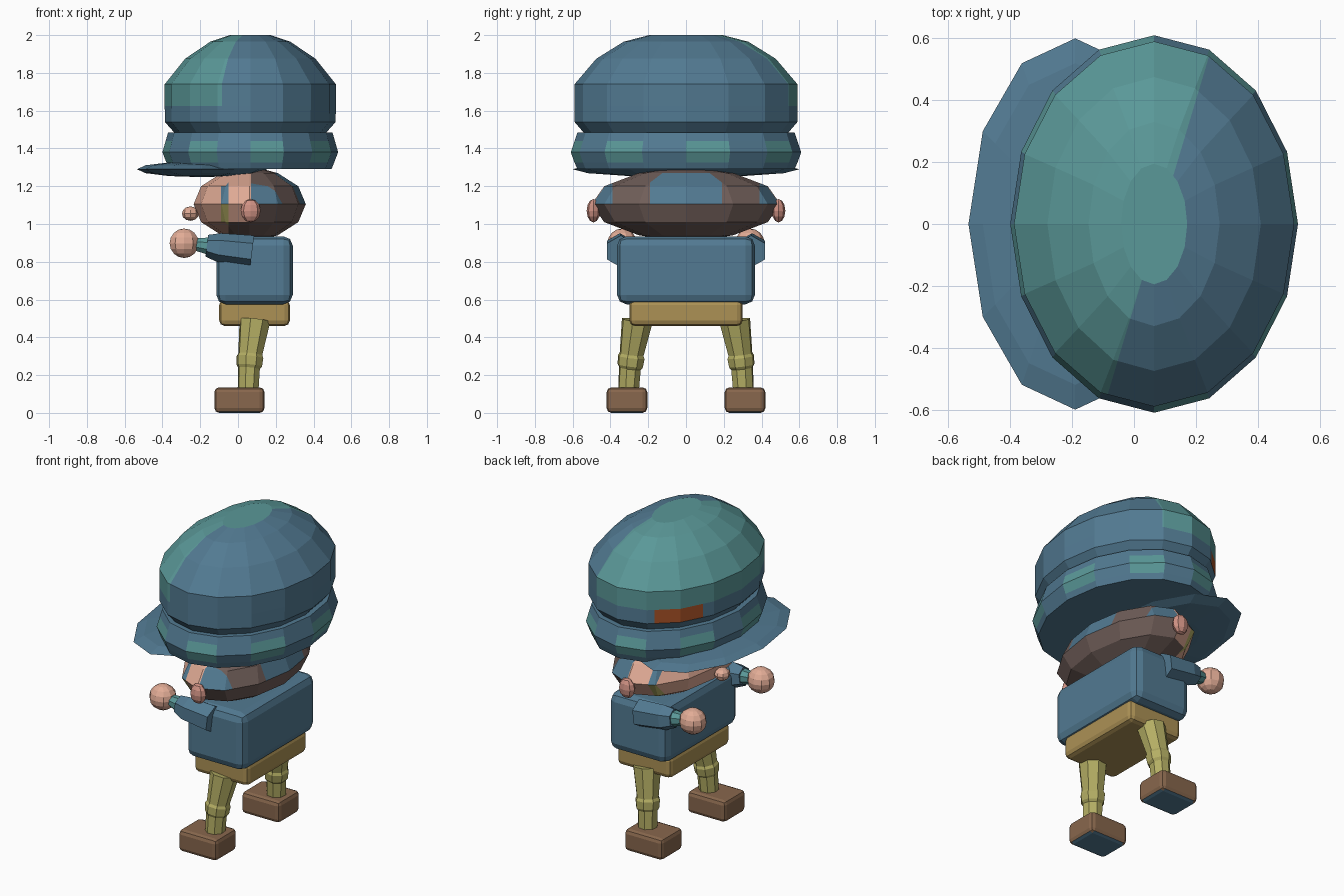
import bpy, bmesh, math
from mathutils import Vector

if "Cube" in bpy.data.objects:
    bpy.data.objects.remove(bpy.data.objects["Cube"])


def mat(name, r, g, b):
    m = bpy.data.materials.new(name)
    lin = [(c / 255 / 12.92 if c < 10 else ((c / 255 + 0.055) / 1.055) ** 2.4) for c in (r, g, b)]
    m.diffuse_color = (*lin, 1)
    m.use_nodes = True
    m.node_tree.nodes["Principled BSDF"].inputs["Base Color"].default_value = m.diffuse_color
    return m


BLUE = mat("slate_blue", 82, 122, 146)
TEAL = mat("teal", 90, 152, 152)
SKIN = mat("skin", 226, 172, 150)
PINK = mat("ear_pink", 208, 146, 132)
HAIR = mat("hair_brown", 112, 94, 89)
TAN = mat("tan", 172, 145, 85)
OLIVE = mat("olive", 180, 174, 100)
SHOE = mat("shoe_brown", 136, 103, 77)
RUST = mat("rust_orange", 168, 82, 38)


def finish(name, bm, mats, rule=None):
    bmesh.ops.recalc_face_normals(bm, faces=bm.faces[:])
    me = bpy.data.meshes.new(name)
    if rule:
        for f in bm.faces:
            f.material_index = rule(f.calc_center_median(), f.normal)
    bm.to_mesh(me)
    bm.free()
    for m in mats:
        me.materials.append(m)
    ob = bpy.data.objects.new(name, me)
    bpy.context.collection.objects.link(ob)
    return ob


def lathe(rings, n, cx):
    """Stack of elliptical rings (z, rx, ry), capped at both ends."""
    bm = bmesh.new()
    loops = []
    for z, rx, ry in rings:
        loops.append([bm.verts.new((cx + rx * math.cos(2 * math.pi * i / n),
                                    ry * math.sin(2 * math.pi * i / n), z)) for i in range(n)])
    for a, b in zip(loops, loops[1:]):
        for i in range(n):
            j = (i + 1) % n
            bm.faces.new((a[i], a[j], b[j], b[i]))
    bm.faces.new(loops[0])
    bm.faces.new(loops[-1])
    bm.normal_update()
    return bm


def cut(bm, co, no, where=lambda c: True):
    faces = [f for f in bm.faces if where(f.calc_center_median())]
    geom = set(faces)
    for f in faces:
        geom.update(f.edges)
        geom.update(f.verts)
    bmesh.ops.bisect_plane(bm, geom=list(geom), plane_co=co, plane_no=no, dist=1e-5)


def ball(name, m, c, r, seg, rings):
    bm = bmesh.new()
    bmesh.ops.create_uvsphere(bm, u_segments=seg, v_segments=rings, radius=1)
    for v in bm.verts:
        v.co = Vector((c[k] + r[k] * v.co[k] for k in range(3)))
    return finish(name, bm, [m])


def box(name, mats, lo, hi, bevel, rule=None):
    bm = bmesh.new()
    bmesh.ops.create_cube(bm, size=1)
    for v in bm.verts:
        v.co = Vector((lo[k] + (hi[k] - lo[k]) * (v.co[k] + 0.5) for k in range(3)))
    bmesh.ops.bevel(bm, geom=bm.edges[:], offset=bevel, segments=2, profile=0.5, affect='EDGES')
    bm.normal_update()
    return finish(name, bm, mats, rule)


def tube(name, m, pts, n):
    """Tapered limb through (position, radius) stations, pointing along the whole path."""
    q = (Vector(pts[-1][0]) - Vector(pts[0][0])).to_track_quat('Z', 'Y')
    bm = bmesh.new()
    loops = []
    for p, r in pts:
        loops.append([bm.verts.new(Vector(p) + q @ Vector((r * math.cos(2 * math.pi * (i + .5) / n),
                                                           r * math.sin(2 * math.pi * (i + .5) / n), 0)))
                      for i in range(n)])
    for a, b in zip(loops, loops[1:]):
        for i in range(n):
            j = (i + 1) % n
            bm.faces.new((a[i], a[j], b[j], b[i]))
    bm.faces.new(loops[0])
    bm.faces.new(loops[-1])
    return finish(name, bm, [m])


CX = 0.065

# hat crown: teal front half, rust patch low on the front left
crown = lathe([(1.47, .39, .53), (1.54, .452, .59), (1.625, .453, .59), (1.74, .453, .59),
               (1.875, .345, .475), (1.965, .212, .33), (2.0, .107, .195)], 16, CX)
cut(crown, (.08, 0, 0), (1, -.3, 0), lambda c: 1.625 < c.z < 1.99)
low_front = lambda c: c.x < 0 and 1.54 < c.z < 1.625
for y in (.29, .515):
    cut(crown, (0, y, 0), (0, 1, 0), low_front)


def crown_rule(c, n):
    if low_front(c) and .29 < c.y < .515:
        return 2
    return 1 if c.z > 1.99 or (c.z > 1.625 and c.x - .3 * c.y < .08) else 0


finish("hat_crown", crown, [BLUE, TEAL, RUST], crown_rule)


# hat band: every other facet carries a teal square
def band_rule(c, n):
    k = int((math.atan2(c.y / .61, (c.x - CX) / .465) % (2 * math.pi)) / (math.pi / 8))
    return 1 if 1.325 < c.z < 1.44 and k % 2 == 0 else 0


band = lathe([(1.29, .43, .575), (1.325, .444, .59), (1.38, .465, .61),
              (1.44, .448, .59), (1.485, .435, .575)], 16, CX)
finish("hat_band", band, [BLUE, TEAL], band_rule)

# hat brim
ball("hat_brim", BLUE, (-.19, 0, 1.29), (.345, .6, .042), 12, 6)

# head: skin face, brown hair, blue patches around the upper half
HZ, HR = 1.105, .19
rings = []
for a in (-75, -60, -30, 0, 30, 60, 75):
    t = math.radians(a)
    rings.append((HZ + HR * math.sin(t), .297 * math.cos(t), .5 * math.cos(t)))
head = lathe(rings, 12, .062)
for x in (-.15, -.09, -.05, .07):
    cut(head, (x, 0, 0), (1, 0, 0))
for y in (-.39, -.19, .19, .39):
    cut(head, (0, y, 0), (0, 1, 0), lambda c: c.x > .07)


def head_rule(c, n):
    up = c.z > HZ
    if c.x < .07:
        if -.09 < c.x < -.05 and abs(c.y) > .3:
            return 2 if up else 3
        if not up and c.x > -.05:
            return 0 if c.z > 1.0 and c.x < .02 else 1
        return 0
    if not up or c.z > 1.25:
        return 1
    return 1 if .19 < abs(c.y) < .39 else 2


finish("head", head, [SKIN, HAIR, BLUE, OLIVE], head_rule)
ball("nose", SKIN, (-.252, 0, 1.055), (.045, .05, .038), 8, 6)

# torso and trouser waist
box("torso", [BLUE], (-.115, -.365, .575), (.29, .365, .935), .05)
box("waist", [TAN], (-.1, -.3, .46), (.275, .3, .6), .03)

# paired parts
for side, s in (("left", 1), ("right", -1)):
    ball(side + "_ear", PINK, (.067, s * .49, 1.07), (.053, .036, .062), 8, 6)
    tube(side + "_leg", OLIVE, [((.09, s * .258, .49), .085), ((.065, s * .288, .31), .066),
                                ((.063, s * .29, .295), .074), ((.06, s * .295, .25), .07),
                                ((.058, s * .297, .235), .06), ((.053, s * .305, .11), .057)], 8)
    box(side + "_shoe", [SHOE, BLUE], (-.125, min(s * .205, s * .42), 0),
        (.14, max(s * .205, s * .42), .135), .025, lambda c, n: 1 if n.z < -.9 else 0)
    tube(side + "_sleeve", BLUE, [((.075, s * .345, .855), .085), ((-.1, s * .35, .875), .077),
                                  ((-.165, s * .345, .885), .058)], 6)
    tube(side + "_cuff", TEAL, [((-.15, s * .345, .883), .05), ((-.225, s * .34, .892), .035)], 8)
    ball(side + "_hand", SKIN, (-.285, s * .338, .898), (.081, .078, .078), 10, 8)
